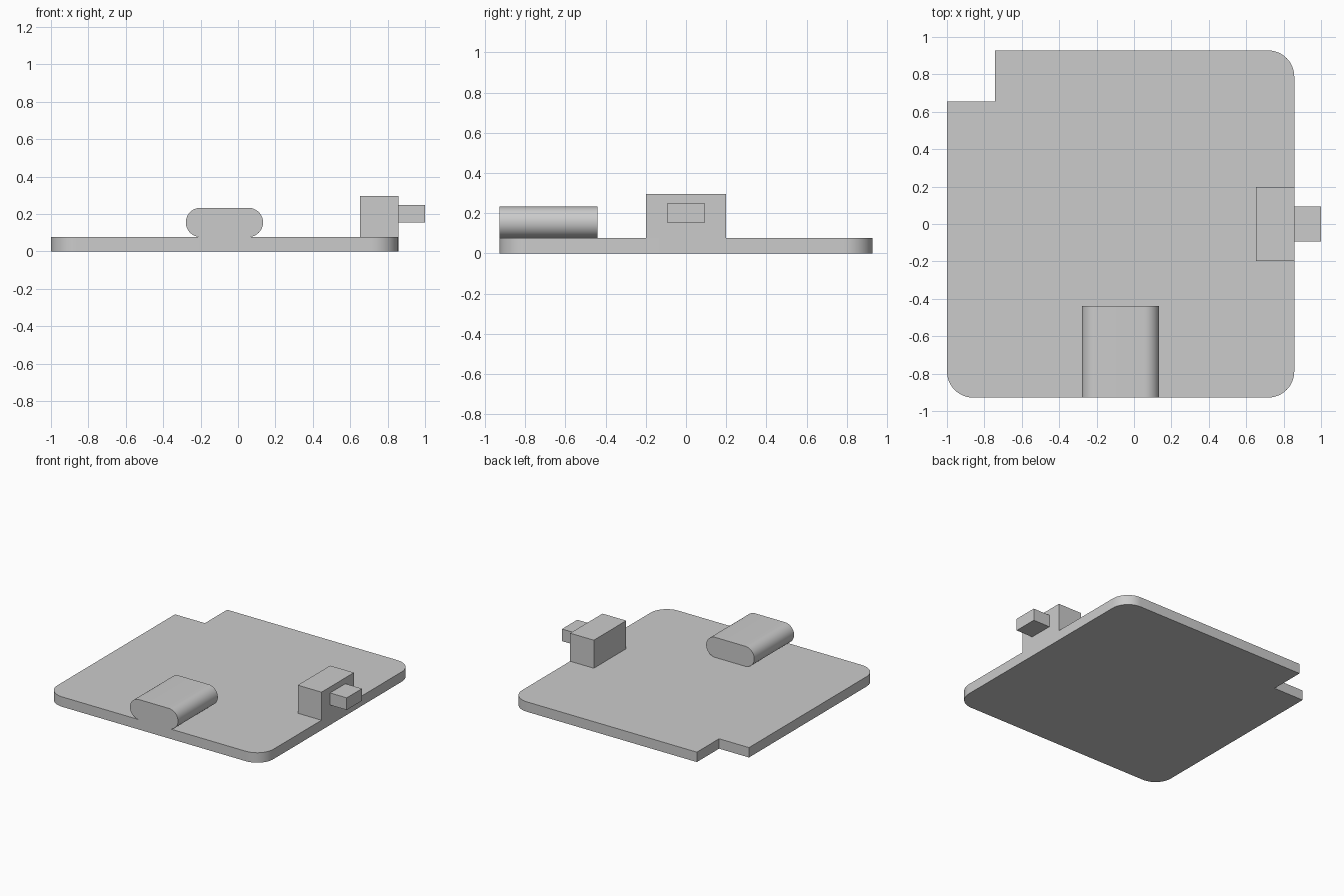
import bpy
import bmesh
from math import cos, sin, pi, radians
from mathutils import Vector

cube = bpy.data.objects.get("Cube")
if cube:
    bpy.data.objects.remove(cube, do_unlink=True)

grey = bpy.data.materials.new("light_grey")
grey.use_nodes = True
grey.diffuse_color = (0.6, 0.6, 0.6, 1)
grey.node_tree.nodes["Principled BSDF"].inputs["Base Color"].default_value = (0.6, 0.6, 0.6, 1)


def arc(cx, cy, r, start, sweep, steps):
    """Points along a circular arc, angles in degrees."""
    angles = [radians(start + sweep * i / steps) for i in range(steps + 1)]
    return [(cx + r * cos(a), cy + r * sin(a)) for a in angles]


def extrude(name, outline, to_3d, offset):
    """Solid prism from a 2D outline, with curved sides smoothed."""
    bm = bmesh.new()
    face = bm.faces.new([bm.verts.new(to_3d(u, v)) for u, v in outline])
    result = bmesh.ops.extrude_face_region(bm, geom=[face], use_keep_orig=True)
    moved = [e for e in result["geom"] if isinstance(e, bmesh.types.BMVert)]
    bmesh.ops.translate(bm, verts=moved, vec=Vector(offset))
    bmesh.ops.recalc_face_normals(bm, faces=bm.faces)
    mesh = bpy.data.meshes.new(name)
    bm.to_mesh(mesh)
    bm.free()
    mesh.materials.append(grey)
    obj = bpy.data.objects.new(name, mesh)
    bpy.context.collection.objects.link(obj)
    bpy.ops.object.select_all(action="DESELECT")
    obj.select_set(True)
    bpy.context.view_layer.objects.active = obj
    bpy.ops.object.shade_smooth_by_angle(angle=radians(30))
    return obj


def box(name, x0, x1, y0, y1, z0, z1):
    outline = [(x0, y0), (x1, y0), (x1, y1), (x0, y1)]
    return extrude(name, outline, lambda u, v: (u, v, z0), (0, 0, z1 - z0))


# Board with three rounded corners and a notched back right corner
left, right, half, r = 0.857, -1.0, 0.928, 0.14
board_outline = (
    arc(right + r, -half + r, r, 180, 90, 12)
    + arc(left - r, -half + r, r, 270, 90, 12)
    + arc(left - r, half - r, r, 0, 90, 12)
    + [(-0.743, half), (-0.743, 0.655), (right, 0.655)]
)
extrude("board", board_outline, lambda u, v: (u, v, 0), (0, 0, 0.077))

# Pill-shaped connector flush with the front edge
mid, rad, x0, x1 = 0.155, 0.078, -0.279, 0.134
pill = arc(x1 - rad, mid, rad, -90, 180, 24) + arc(x0 + rad, mid, rad, 90, 180, 24)
extrude("connector", pill, lambda u, v: (u, -half, v), (0, 0.489, 0))

# Side switch and its push button
box("switch_body", 0.653, left, -0.199, 0.199, 0.077, 0.295)
box("switch_button", left, 1.0, -0.094, 0.094, 0.155, 0.249)
